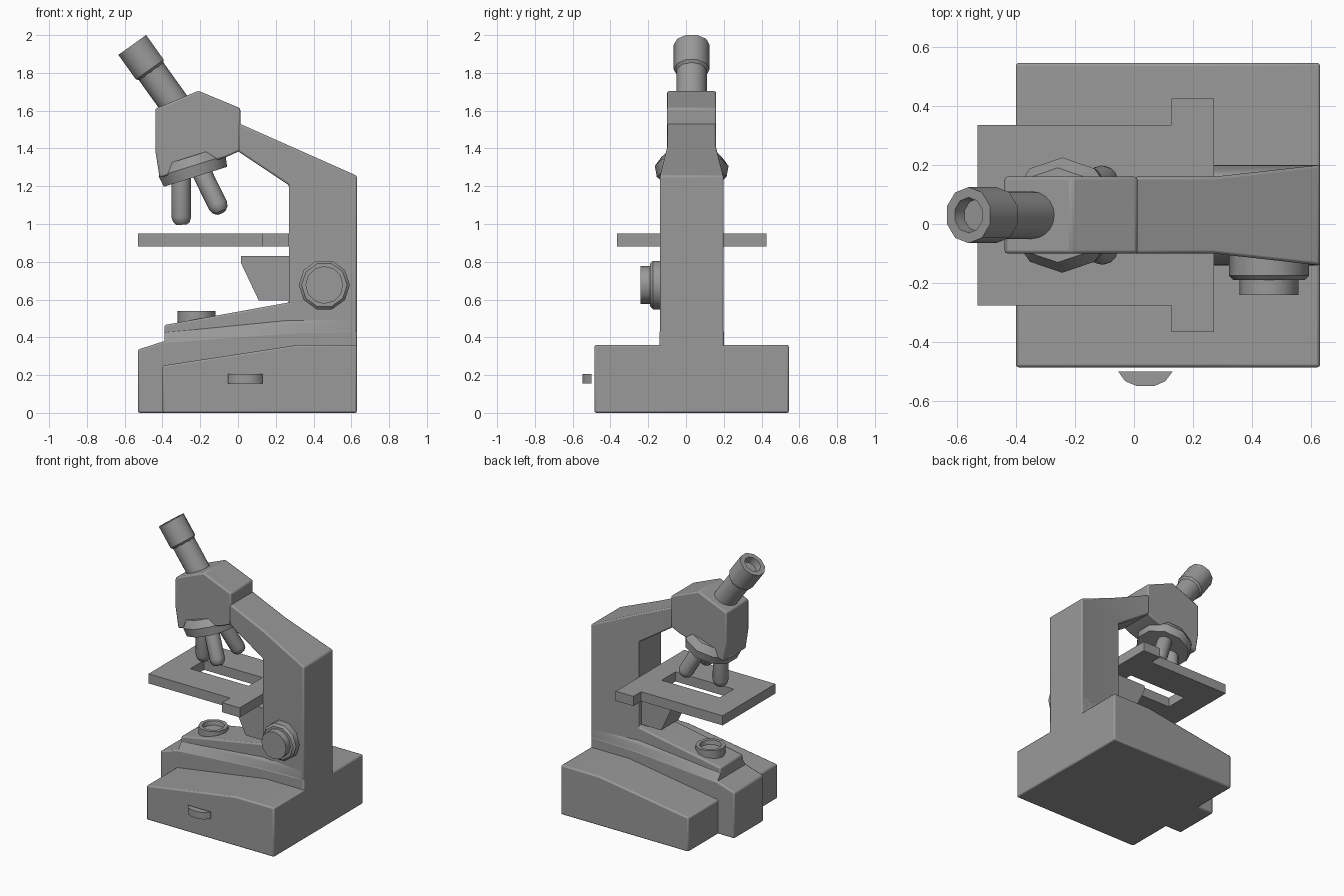
import bpy, bmesh, math
from mathutils import Vector

cube = bpy.data.objects.get("Cube")
if cube:
    bpy.data.objects.remove(cube, do_unlink=True)

MID = 0.03  # y of the symmetry plane

grey = bpy.data.materials.new("plain_grey")
grey.use_nodes = True
COLOUR = (0.32, 0.32, 0.32, 1)
grey.diffuse_color = COLOUR
grey.node_tree.nodes["Principled BSDF"].inputs["Base Color"].default_value = COLOUR


def finish(bm, name, bevel=0.0):
    bmesh.ops.recalc_face_normals(bm, faces=bm.faces)
    mesh = bpy.data.meshes.new(name)
    bm.to_mesh(mesh)
    bm.free()
    mesh.materials.append(grey)
    obj = bpy.data.objects.new(name, mesh)
    bpy.context.collection.objects.link(obj)
    if bevel:
        mod = obj.modifiers.new("Bevel", "BEVEL")
        mod.width = bevel
        mod.segments = 2
        mod.limit_method = 'ANGLE'
        mod.angle_limit = math.radians(25)
    bpy.ops.object.select_all(action='DESELECT')
    obj.select_set(True)
    bpy.context.view_layer.objects.active = obj
    bpy.ops.object.shade_smooth_by_angle(angle=math.radians(40))
    return obj


def extrude(points, shift):
    """Closed prism from a flat outline."""
    bm = bmesh.new()
    face = bm.faces.new([bm.verts.new(p) for p in points])
    out = bmesh.ops.extrude_face_region(bm, geom=[face], use_keep_orig=True)
    verts = [g for g in out["geom"] if isinstance(g, bmesh.types.BMVert)]
    bmesh.ops.translate(bm, verts=verts, vec=shift)
    return bm


def side_prism(profile, half):
    """Prism from an x-z outline, centred on the symmetry plane."""
    return extrude([(x, MID - half, z) for x, z in profile], (0, 2 * half, 0))


def lathe(name, rings, sides, origin, direction):
    """Turned part: (radius, height) rings along any direction."""
    bm = bmesh.new()
    rot = Vector(direction).to_track_quat('Z', 'Y')
    loops = []
    for r, h in rings:
        loops.append([bm.verts.new(Vector(origin) + rot @ Vector(
            (r * math.cos(math.tau * i / sides), r * math.sin(math.tau * i / sides), h)))
            for i in range(sides)])
    for a, b in zip(loops, loops[1:]):
        for i in range(sides):
            j = (i + 1) % sides
            bm.faces.new((a[i], a[j], b[j], b[i]))
    bm.faces.new(loops[0])
    bm.faces.new(loops[-1])
    return finish(bm, name)


# Foot: wide sloped block and the narrow tongue running through it
finish(side_prism([(-0.4, 0), (-0.4, 0.25), (0.32, 0.36), (0.63, 0.36), (0.63, 0)], 0.515),
       "foot", 0.01)
finish(side_prism([(-0.53, 0), (-0.53, 0.335), (-0.39, 0.38), (0.27, 0.43), (0.63, 0.44),
                   (0.63, 0)], 0.17), "foot_tongue", 0.01)

# Flared step that narrows from the tongue to the spine
bm = bmesh.new()
for x, z, half in [(-0.39, 0.37, 0.168), (0.62, 0.43, 0.168),
                   (-0.39, 0.425, 0.13), (0.27, 0.49, 0.13), (0.62, 0.49, 0.168)]:
    for s in (-1, 1):
        bm.verts.new((x, MID + s * half, z))
bmesh.ops.convex_hull(bm, input=bm.verts)
finish(bm, "flared_step")

# Spine, column and arm in one outline, widening toward the back
bm = side_prism([(-0.39, 0.35), (-0.39, 0.465), (0.27, 0.585), (0.27, 1.205), (0.0, 1.385),
                 (0.0, 1.535), (0.27, 1.415), (0.63, 1.255), (0.63, 0.35)], 0.13)
bmesh.ops.bisect_plane(bm, geom=bm.verts[:] + bm.edges[:] + bm.faces[:], dist=1e-5,
                       plane_co=(0.27, 0, 0), plane_no=(1, 0, 0))
for v in bm.verts:
    if v.co.x > 0.5:
        v.co.y += math.copysign(0.04, v.co.y - MID)
finish(bm, "column_and_arm", 0.01)

# Head
finish(side_prism([(-0.438, 1.61), (-0.21, 1.705), (0.012, 1.613), (0.012, 1.388),
                   (-0.06, 1.355), (-0.415, 1.245), (-0.438, 1.39)], 0.13), "head", 0.01)

# Turret with three splayed lenses
down = Vector((0.3, 0, -0.954)).normalized()
across = Vector((0.954, 0, 0.3)).normalized()
centre = Vector((-0.225, MID, 1.25))
lathe("turret", [(0.185, 0), (0.195, 0.06), (0.16, 0.11)], 10, centre, -down)
splay = math.radians(17)
for k in range(3):
    a = math.radians(60 + 120 * k)
    out = across * math.cos(a) + Vector((0, math.sin(a), 0))
    lathe("objective_lens", [(0.052, -0.03), (0.052, 0.19), (0.044, 0.215), (0.028, 0.23)], 12,
          centre + out * 0.08, down * math.cos(splay) + out * math.sin(splay))

# Eyepiece tube with a recessed, wider end
tube_dir = Vector((-0.58, 0, 0.81)).normalized()
tube_top = Vector((-0.56, MID, 1.948))
lathe("eyepiece_tube", [(0.08, -0.45), (0.08, -0.13)], 20, tube_top, tube_dir)
lathe("eyepiece", [(0.08, -0.175), (0.095, -0.16), (0.095, 0), (0.06, 0), (0.055, -0.05)],
      10, tube_top, tube_dir)

# Stage: T-shaped plate with a rectangular slot, built as a grid with a missing cell
xs = (-0.53, -0.35, 0.12, 0.127, 0.27)
ys = (-0.365, -0.275, -0.05, 0.11, 0.335, 0.425)
bm = bmesh.new()
for i in range(4):
    for j in range(5):
        if (i == 1 and j == 2) or (i < 3 and j in (0, 4)):
            continue
        corners = [(i, j), (i + 1, j), (i + 1, j + 1), (i, j + 1)]
        bm.faces.new([bm.verts.new((xs[p], ys[q], 0.88)) for p, q in corners])
bmesh.ops.remove_doubles(bm, verts=bm.verts, dist=1e-4)
plate = bmesh.ops.extrude_face_region(bm, geom=bm.faces[:], use_keep_orig=True)
bmesh.ops.translate(bm, vec=(0, 0, 0.07),
                    verts=[g for g in plate["geom"] if isinstance(g, bmesh.types.BMVert)])
bmesh.ops.dissolve_limit(bm, angle_limit=0.01, verts=bm.verts, edges=bm.edges)
finish(bm, "stage")

# Bracket under the stage
finish(side_prism([(0.015, 0.83), (0.28, 0.83), (0.28, 0.595), (0.11, 0.595), (0.015, 0.795)],
                  0.1), "stage_bracket")

# Lamp ring on the spine
lathe("lamp_ring", [(0.1, 0), (0.1, 0.09), (0.075, 0.09), (0.07, 0.06)], 10,
      (-0.22, MID, 0.45), (0, 0, 1))

# Focus knob on the front side of the column
lathe("focus_knob_outer", [(0.135, 0), (0.135, 0.075), (0.12, 0.09)], 10,
      (0.457, -0.1, 0.677), (0, -1, 0))
lathe("focus_knob_inner", [(0.1, 0), (0.1, 0.14)], 12, (0.457, -0.1, 0.677), (0, -1, 0))

# Thumb dial on the foot
dial = [(-0.053, -0.5), (-0.03, -0.532), (0.008, -0.548), (0.07, -0.548), (0.106, -0.532),
        (0.13, -0.5)]
finish(extrude([(x, y, 0.155) for x, y in dial], (0, 0, 0.05)), "thumb_dial")
